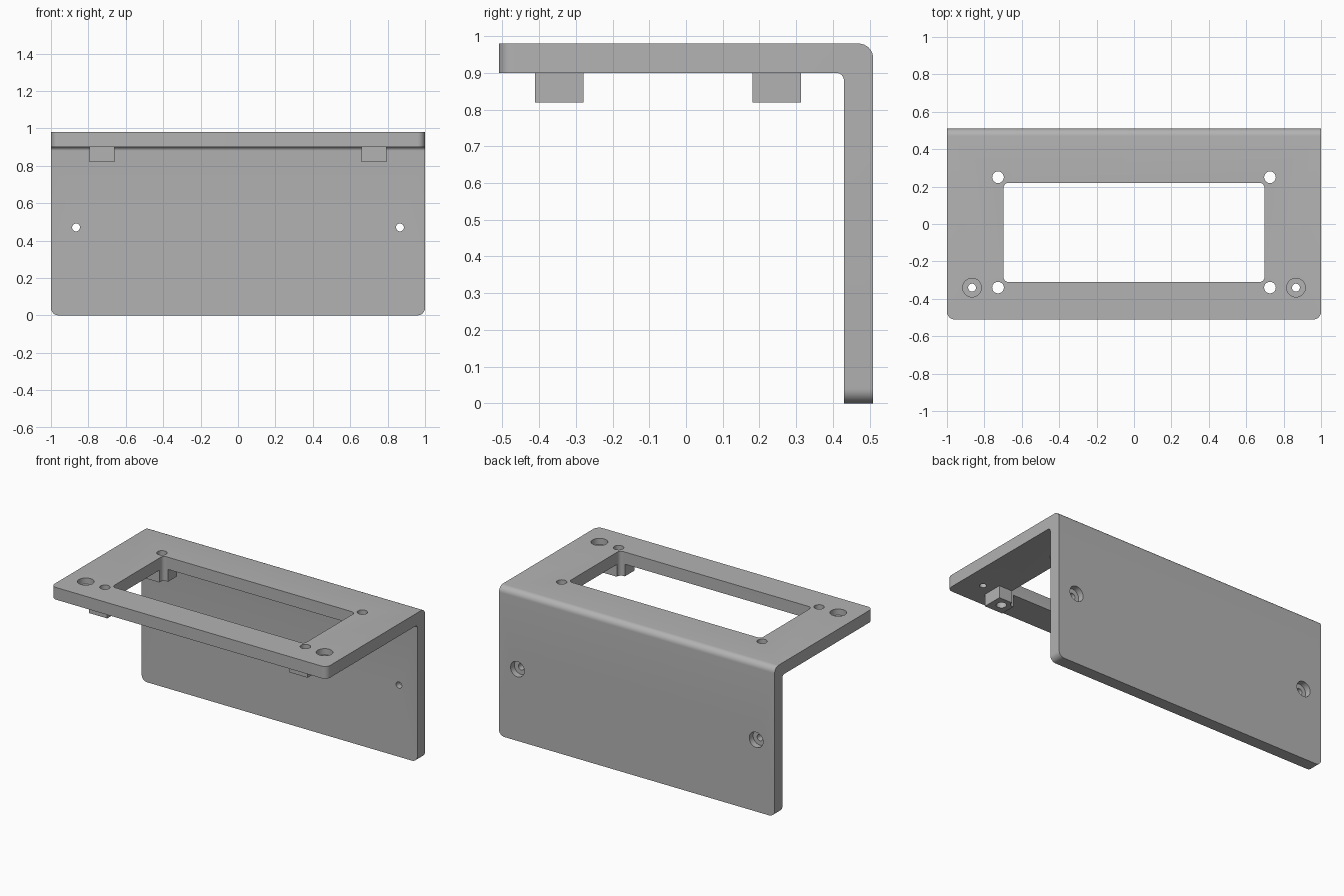
import bpy, bmesh
from math import pi
from mathutils import Matrix, Vector

if "Cube" in bpy.data.objects:
    bpy.data.objects.remove(bpy.data.objects["Cube"], do_unlink=True)

gray = bpy.data.materials.new("plain gray")
gray.use_nodes = True
color = (0.45, 0.45, 0.45, 1)
gray.diffuse_color = color
gray.node_tree.nodes["Principled BSDF"].inputs["Base Color"].default_value = color

TOP, BACK, THICK = 0.98, 0.51, 0.08


def to_object(bm, name):
    bmesh.ops.recalc_face_normals(bm, faces=bm.faces[:])
    mesh = bpy.data.meshes.new(name)
    bm.to_mesh(mesh)
    bm.free()
    mesh.materials.append(gray)
    obj = bpy.data.objects.new(name, mesh)
    bpy.context.scene.collection.objects.link(obj)
    return obj


def round_edges(bm, test, radius):
    """Round every edge whose midpoint and direction pass the test."""
    edges = []
    for e in bm.edges:
        a, b = (v.co for v in e.verts)
        if test((a + b) / 2, (b - a).normalized()):
            edges.append(e)
    bmesh.ops.bevel(bm, geom=edges, offset=radius, offset_type='OFFSET',
                    segments=8, profile=0.5, affect='EDGES')


def box(name, lo, hi, corner=0):
    lo, hi = Vector(lo), Vector(hi)
    bm = bmesh.new()
    size = Matrix.Diagonal((*(hi - lo), 1))
    bmesh.ops.create_cube(bm, size=1, matrix=Matrix.Translation((lo + hi) / 2) @ size)
    if corner:
        round_edges(bm, lambda mid, d: abs(d.z) > 0.9, corner)
    return to_object(bm, name)


def cylinder(name, center, radius, depth, along_y=False):
    bm = bmesh.new()
    turn = Matrix.Rotation(pi / 2 if along_y else 0, 4, 'X')
    bmesh.ops.create_cone(bm, cap_ends=True, segments=40, radius1=radius, radius2=radius,
                          depth=depth, matrix=Matrix.Translation(center) @ turn)
    return to_object(bm, name)


def combine(body, tool, operation):
    """Apply a boolean and discard the helper."""
    tool.hide_render = True
    mod = body.modifiers.new(operation.lower(), 'BOOLEAN')
    mod.operation, mod.object, mod.solver = operation, tool, 'EXACT'
    bpy.context.view_layer.objects.active = body
    bpy.ops.object.modifier_apply(modifier=mod.name)
    bpy.data.objects.remove(tool, do_unlink=True)


# Folded plate: L profile swept along x, then rounded
inner_y, inner_z = BACK - THICK, TOP - THICK
profile = [(-BACK, inner_z), (inner_y, inner_z), (inner_y, 0),
           (BACK, 0), (BACK, TOP), (-BACK, TOP)]
bm = bmesh.new()
face = bm.faces.new([bm.verts.new((-1, y, z)) for y, z in profile])
swept = bmesh.ops.extrude_face_region(bm, geom=[face])
bmesh.ops.translate(bm, vec=(2, 0, 0),
                    verts=[g for g in swept["geom"] if isinstance(g, bmesh.types.BMVert)])
bmesh.ops.recalc_face_normals(bm, faces=bm.faces[:])
round_edges(bm, lambda m, d: abs(d.x) > 0.9 and m.y > 0.5 and m.z > 0.9, 0.04)
round_edges(bm, lambda m, d: abs(d.x) > 0.9 and abs(m.y - inner_y) < 0.001
            and abs(m.z - inner_z) < 0.001, 0.02)
round_edges(bm, lambda m, d: abs(d.z) > 0.9 and m.y < -0.5, 0.04)
round_edges(bm, lambda m, d: abs(d.y) > 0.9 and m.z < 0.001, 0.04)
bracket = to_object(bm, "mounting_bracket")

# Square bosses under the plate
for side in (-1, 1):
    for y in (-0.345, 0.247):
        x = side * 0.727
        boss = box("boss", (x - 0.066, y - 0.066, 0.82), (x + 0.066, y + 0.066, 0.92))
        combine(bracket, boss, 'UNION')

# Window, which also notches the bosses
combine(bracket, box("window_cutter", (-0.697, -0.31, 0.7), (0.697, 0.22, 1.1), 0.025),
        'DIFFERENCE')

# Boss holes, and counterbored screw holes in plate and wall
for side in (-1, 1):
    for y in (-0.34, 0.25):
        combine(bracket, cylinder("boss_hole", (side * 0.727, y, 0.9), 0.031, 0.4), 'DIFFERENCE')
    x = side * 0.866
    for radius, depth in ((0.05, 0.08), (0.021, 0.4)):
        combine(bracket, cylinder("plate_hole", (x, -0.34, TOP), radius, depth), 'DIFFERENCE')
        combine(bracket, cylinder("wall_hole", (x, BACK, 0.47), radius, depth, True), 'DIFFERENCE')

bpy.ops.object.select_all(action='DESELECT')
bracket.select_set(True)
bpy.context.view_layer.objects.active = bracket
bpy.ops.object.shade_smooth_by_angle(angle=pi / 6)
